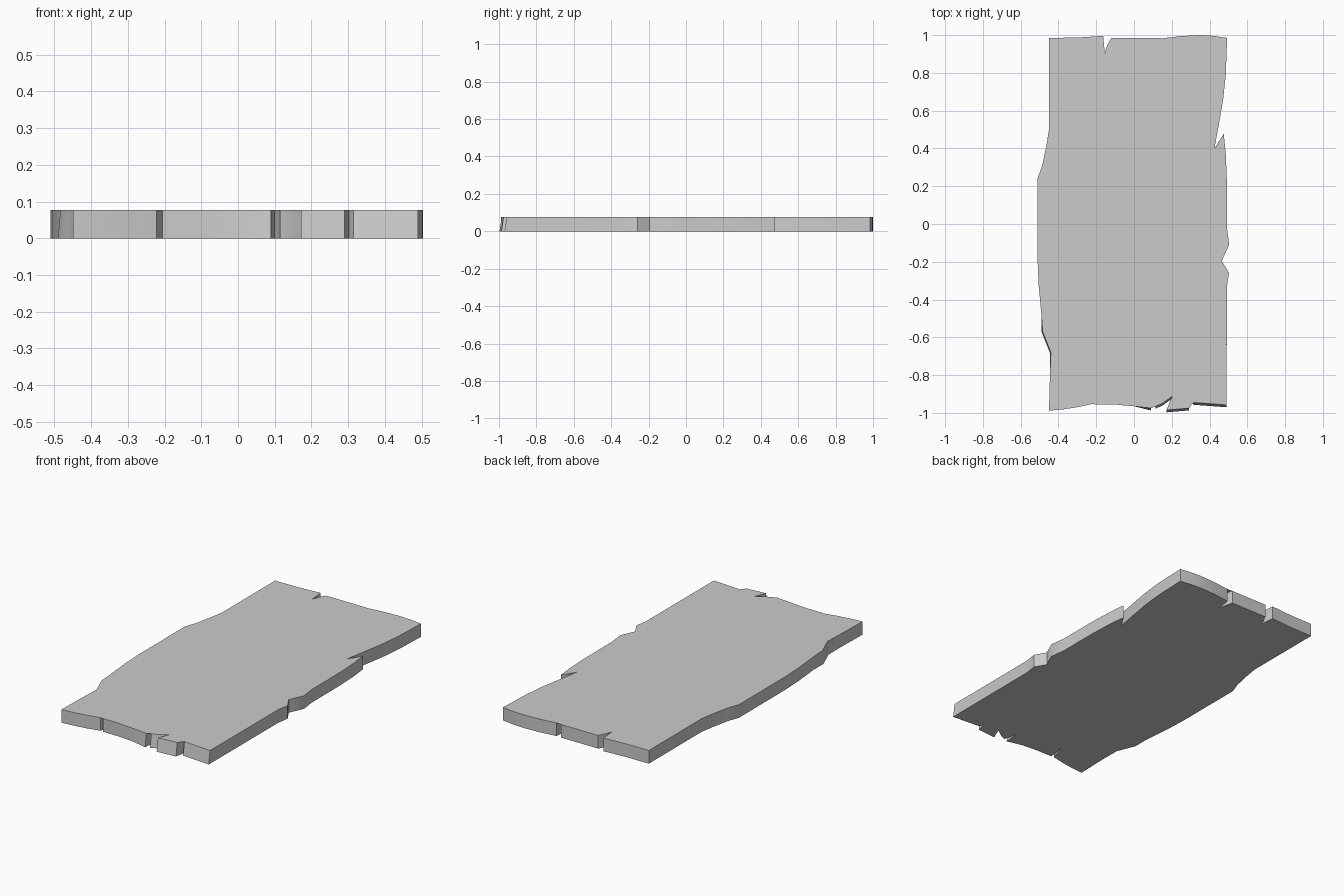
import bpy, bmesh

THICK = 0.077

# worn outline of the plank seen from above, counter-clockwise, one list per edge
front = [(-.45, -.988), (-.38, -.982), (-.30, -.97), (-.222, -.953), (-.208, -.90), (-.183, -.85),
         (-.20, -.91), (-.205, -.955), (-.10, -.956), (0, -.965), (.09, -.975), (.10, -.892),
         (.115, -.965), (.15, -.95), (.202, -.912), (.172, -.985), (.29, -.975),
         (.303, -.91), (.315, -.945), (.49, -.958)]
right = [(.492, -.33), (.503, -.26), (.465, -.195), (.504, -.11), (.492, -.02), (.492, .22),
         (.486, .37), (.475, .477), (.426, .40), (.448, .52), (.472, .66), (.486, .79)]
back = [(.493, .985), (.42, .996), (.35, 1.0), (.25, .995), (.15, .983), (.139, .895),
        (.118, .985), (-.12, .985), (-.14, .95), (-.155, .905), (-.163, .996), (-.30, .987)]
left = [(-.45, .985), (-.45, .50), (-.463, .42), (-.486, .31), (-.511, .24), (-.511, -.18),
        (-.505, -.32), (-.49, -.48), (-.484, -.57), (-.462, -.625), (-.44, -.68), (-.445, -.80)]
outline = front + right + back + left


def underside(x, y):
    # the worn walls flare slightly toward the base at two places
    if y < -.9 and x > .08:
        y -= .012
    elif x < -.4 and -.7 < y < -.55:
        x -= .006
    return x, y


bm = bmesh.new()
top = [bm.verts.new((x, y, THICK)) for x, y in outline]
base = [bm.verts.new((*underside(x, y), 0)) for x, y in outline]
bm.faces.new(top)
bm.faces.new(base[::-1])
n = len(outline)
for i in range(n):
    j = (i + 1) % n
    bm.faces.new((base[i], base[j], top[j], top[i]))
bmesh.ops.triangulate(bm, faces=[f for f in bm.faces if len(f.verts) > 4])

mesh = bpy.data.meshes.new("worn_plank")
bm.to_mesh(mesh)
bm.free()
plank = bpy.data.objects.new("worn_plank", mesh)
bpy.context.collection.objects.link(plank)

# soft bends along the walls, crisp rims and notches
bpy.context.view_layer.objects.active = plank
plank.select_set(True)
bpy.ops.object.shade_smooth_by_angle(angle=0.6)
